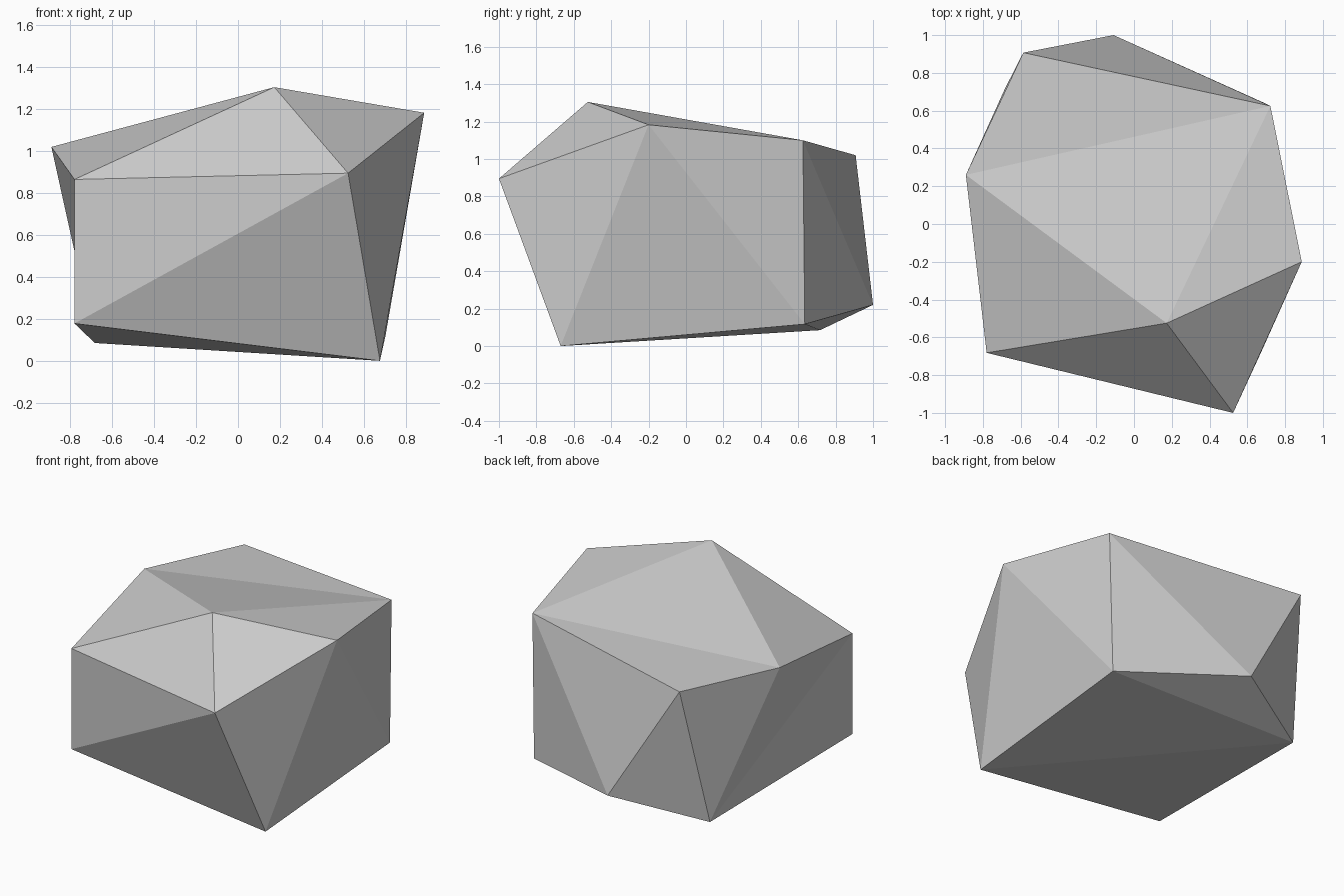
import bpy
import bmesh

# Remove the default cube
cube = bpy.data.objects.get("Cube")
if cube:
    bpy.data.objects.remove(cube, do_unlink=True)

# Stone colour
stone = bpy.data.materials.new("stone_grey")
stone.use_nodes = True
grey = (0.6, 0.6, 0.6, 1)
stone.diffuse_color = grey
stone.node_tree.nodes["Principled BSDF"].inputs["Base Color"].default_value = grey

# Corners of the rock: peak and upper rim, then the base
corners = {
    "peak": (0.173, -0.525, 1.305),
    "right_rim": (0.888, -0.20, 1.183),
    "front_rim": (0.525, -1.0, 0.895),
    "front_left_rim": (-0.78, -0.682, 0.865),
    "left_rim": (-0.89, 0.26, 1.02),
    "back_left_rim": (-0.586, 0.907, 1.02),
    "back_right_rim": (0.722, 0.625, 1.10),
    "front_right_base": (0.677, -0.67, 0.0),
    "front_left_base": (-0.78, -0.682, 0.178),
    "back_left_base": (-0.683, 0.717, 0.085),
    "back_base": (-0.108, 1.0, 0.22),
    "back_right_base": (0.703, 0.635, 0.117),
}

# Faceted boulder wrapped around its corners
bm = bmesh.new()
verts = {name: bm.verts.new(co) for name, co in corners.items()}
bmesh.ops.convex_hull(bm, input=bm.verts)

# Turn two ridges into shallow hollows: one on top, one on the left side
for start, end in (("peak", "back_left_rim"), ("left_rim", "front_left_base")):
    ridge = bm.edges.get((verts[start], verts[end]))
    bmesh.utils.edge_rotate(ridge)
bmesh.ops.recalc_face_normals(bm, faces=bm.faces)

mesh = bpy.data.meshes.new("rock")
bm.to_mesh(mesh)
bm.free()
mesh.materials.append(stone)
mesh.shade_flat()
rock = bpy.data.objects.new("rock", mesh)
bpy.context.collection.objects.link(rock)
